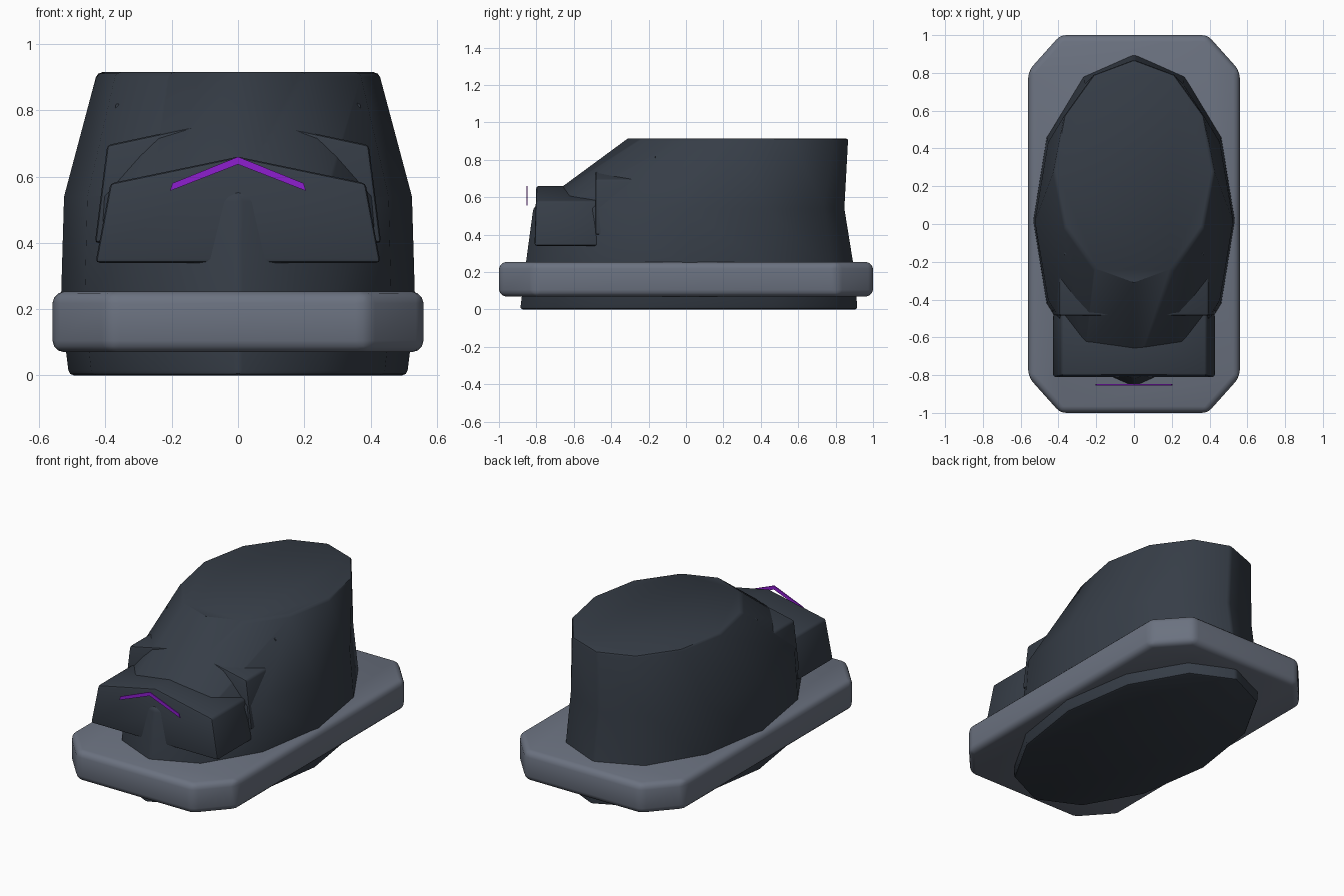
import bpy, bmesh, math

if "Cube" in bpy.data.objects:
    bpy.data.objects.remove(bpy.data.objects["Cube"])


def material(name, rgb):
    m = bpy.data.materials.new(name)
    m.diffuse_color = (*rgb, 1)
    m.use_nodes = True
    m.node_tree.nodes["Principled BSDF"].inputs["Base Color"].default_value = m.diffuse_color
    return m


DARK = material("dark slate", (0.037, 0.047, 0.063))
GREY = material("stone grey", (0.147, 0.168, 0.216))
PURPLE = material("purple", (0.27, 0.013, 0.62))


def loft(name, rings, mat, bevel=0.0, segments=2, smooth=35):
    """Skin a closed solid through matching rings of points."""
    bm = bmesh.new()
    loops = [[bm.verts.new(p) for p in ring] for ring in rings]
    n = len(loops[0])
    for a, b in zip(loops, loops[1:]):
        for i in range(n):
            j = (i + 1) % n
            bm.faces.new((a[i], a[j], b[j], b[i]))
    bm.faces.new(loops[0][::-1])
    bm.faces.new(loops[-1])
    bmesh.ops.recalc_face_normals(bm, faces=bm.faces)
    me = bpy.data.meshes.new(name)
    bm.to_mesh(me)
    bm.free()
    ob = bpy.data.objects.new(name, me)
    bpy.context.collection.objects.link(ob)
    me.materials.append(mat)
    bpy.ops.object.select_all(action='DESELECT')
    ob.select_set(True)
    bpy.context.view_layer.objects.active = ob
    if bevel:
        mod = ob.modifiers.new("edge bevel", 'BEVEL')
        mod.width = bevel
        mod.segments = segments
        mod.limit_method = 'ANGLE'
        mod.angle_limit = math.radians(40)
        bpy.ops.object.modifier_apply(modifier=mod.name)
    if smooth:
        bpy.ops.object.shade_smooth_by_angle(angle=math.radians(smooth))
    return ob


def oval(z, rx, y0, y1):
    """Twelve-sided oval with a point at front and back."""
    cy, ry = (y0 + y1) / 2, (y1 - y0) / 2
    return [(rx * math.sin(k * math.pi / 6), cy + ry * math.cos(k * math.pi / 6), z)
            for k in range(12)]


def gable_block(name, y0, y1, low, shoulder, peak, rake=0.0, bevel=0.012):
    """Block with tapered sides and a ridge; low and shoulder are (half width, z)."""
    (lx, lz), (sx, sz) = low, shoulder
    outline = [(-lx, lz), (lx, lz), (sx, sz), (0, peak), (-sx, sz)]
    front = [(x, y0 + rake * (z - lz), z) for x, z in outline]
    back = [(x, y1, z) for x, z in outline]
    return loft(name, [front, back], DARK, bevel)


# Plinth: long octagonal slab with rounded edges
plan = [(0.39, -1), (0.56, -0.81), (0.56, 0.81), (0.39, 1),
        (-0.39, 1), (-0.56, 0.81), (-0.56, -0.81), (-0.39, -1)]
loft("plinth", [[(x, y, z) for x, y in plan] for z in (0.07, 0.253)],
     GREY, 0.035, 3, 50)

# Hull: faceted oval that leans back towards a flat top
loft("hull", [oval(0, 0.51, -0.89, 0.92),
              oval(0.2, 0.535, -0.866, 0.905),
              oval(0.54, 0.525, -0.82, 0.85),
              oval(0.915, 0.425, -0.31, 0.87)], DARK, 0.015)

# Stepped ridged blocks emerging from the hull
gable_block("snout", -0.81, -0.475, (0.43, 0.34), (0.385, 0.58), 0.66, 0.03)
gable_block("shoulder_block", -0.485, -0.1, (0.432, 0.4), (0.395, 0.695), 0.78)
gable_block("upper_block", -0.165, 0.1, (0.39, 0.7), (0.37, 0.82), 0.88, bevel=0.006)

# Chevron: thin plate in front of the snout
chevron = [(-0.205, 0.557), (0, 0.637), (0.205, 0.557),
           (0.198, 0.58), (0, 0.66), (-0.198, 0.58)]
loft("chevron", [[(x, y, z) for x, z in chevron] for y in (-0.854, -0.848)],
     PURPLE, smooth=0)
